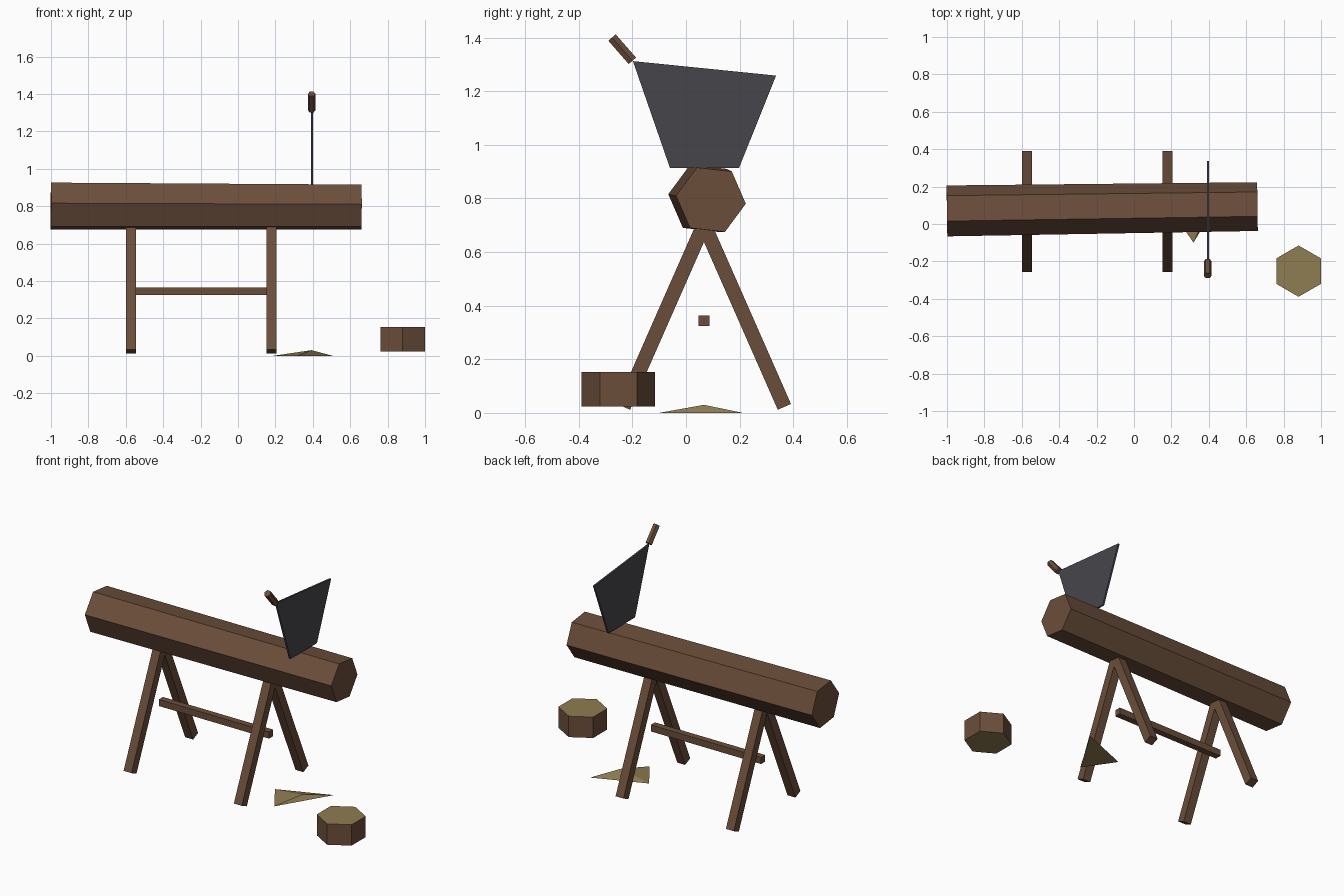
import bpy, bmesh, math
from mathutils import Vector

if "Cube" in bpy.data.objects:
    bpy.data.objects.remove(bpy.data.objects["Cube"])


def material(name, rgb):
    m = bpy.data.materials.new(name)
    m.diffuse_color = (*rgb, 1)
    m.use_nodes = True
    m.node_tree.nodes["Principled BSDF"].inputs["Base Color"].default_value = m.diffuse_color
    return m


WOOD = material("brown_wood", (0.147, 0.076, 0.043))
CUT = material("pale_cut_wood", (0.275, 0.2, 0.085))
STEEL = material("dark_steel", (0.062, 0.061, 0.071))


def finish(name, bm, *mats):
    bmesh.ops.recalc_face_normals(bm, faces=bm.faces)
    me = bpy.data.meshes.new(name)
    bm.to_mesh(me)
    bm.free()
    for m in mats:
        me.materials.append(m)
    ob = bpy.data.objects.new(name, me)
    bpy.context.collection.objects.link(ob)
    return ob


def loft(name, rings, *mats):
    """Closed solid between two matching rings of points."""
    bm = bmesh.new()
    a, b = [[bm.verts.new(p) for p in ring] for ring in rings]
    bm.faces.new(a)
    bm.faces.new(b)
    for i in range(len(a)):
        j = (i + 1) % len(a)
        bm.faces.new((a[i], a[j], b[j], b[i]))
    return finish(name, bm, *mats)


def bar(name, start, end, sides, r0, r1, ref, turn, *mats):
    """Straight prism from start to end; the first corner sits at turn from ref."""
    p, q = Vector(start), Vector(end)
    d = (q - p).normalized()
    u = Vector(ref)
    u = (u - d * u.dot(d)).normalized()
    v = d.cross(u)
    angles = [math.radians(turn + 360 * i / sides) for i in range(sides)]
    rings = [[c + (u * math.cos(t) + v * math.sin(t)) * r for t in angles]
             for c, r in ((p, r0), (q, r1))]
    return loft(name, rings, *mats)


# Six-sided log, slightly tapered and turned
bar("log", (-1, 0.07, 0.8), (0.66, 0.093, 0.795), 6, 0.137, 0.131,
    (0, 1, 0), -6.6, WOOD)

# Two pairs of splayed legs with a rail between them
MID = 0.067
LEG_X = {"left": -0.573, "right": 0.179}
for side, x in LEG_X.items():
    for end, s in (("front", -1), ("back", 1)):
        bar(f"{side}_{end}_leg", (x, MID + s * 0.3, 0.0225), (x, MID, 0.704),
            4, 0.038, 0.038, (1, 0, 0), 45, WOOD)
bar("rail", (LEG_X["left"], MID, 0.344), (LEG_X["right"], MID, 0.344),
    4, 0.0285, 0.0285, (0, 1, 0), 45, WOOD)

# Saw blade standing on the log, with its handle
outline = [(-0.06, 0.914), (0.198, 0.914), (0.336, 1.258), (-0.198, 1.312)]
loft("saw_blade", [[(x, y, z) for y, z in outline] for x in (0.389, 0.4)], STEEL)
bar("saw_handle", (0.394, -0.2, 1.313), (0.394, -0.276, 1.4), 6, 0.021, 0.021,
    (1, 0, 0), 0, WOOD)

# Short cut block with pale ends
block = bar("cut_block", (0.88, -0.252, 0.024), (0.88, -0.252, 0.153), 6,
            0.137, 0.137, (0, 1, 0), 0, WOOD, CUT)
for f in block.data.polygons:
    f.material_index = int(abs(f.normal.z) > 0.5)

# Low three-sided heap of sawdust
bm = bmesh.new()
base = [bm.verts.new(p) for p in ((0.318, -0.1, 0), (0.505, 0.212, 0), (0.19, 0.088, 0))]
tip = bm.verts.new((0.393, MID, 0.03))
bm.faces.new(base)
for i in range(3):
    bm.faces.new((base[i], base[(i + 1) % 3], tip))
finish("sawdust_heap", bm, CUT)
